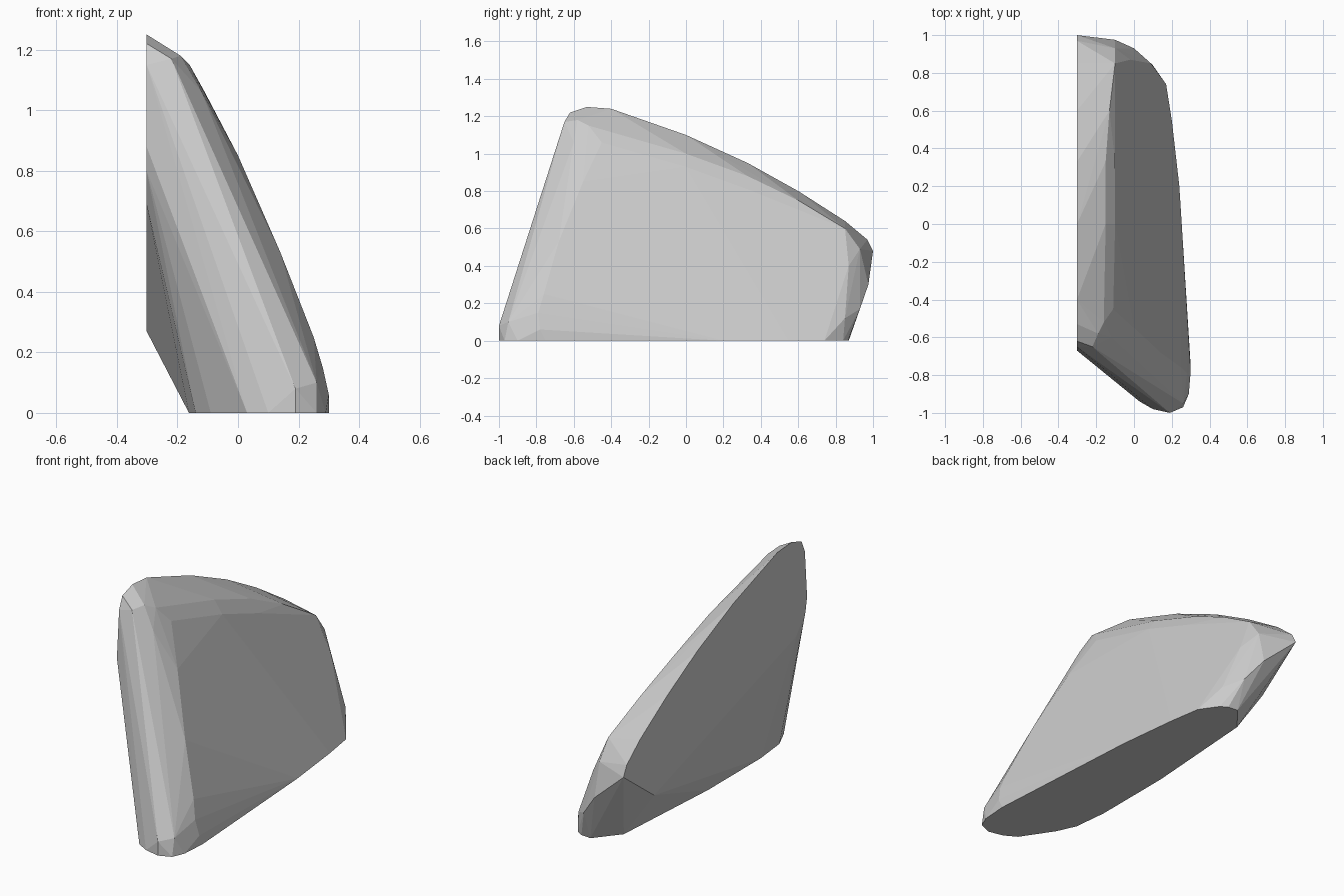
import bpy, bmesh, math

if "Cube" in bpy.data.objects:
    bpy.data.objects.remove(bpy.data.objects["Cube"])

# Flat side cut at x = -0.30, outline as (y, z)
side_cut = [(-.53, 1.25), (-.62, 1.22), (-.65, 1.15), (-.67, .88), (-.655, .8),
            (-.57, .69), (0, .49), (.72, .27), (1, .48), (.97, .54),
            (.85, .64), (.6, .8), (.33, .95), (0, 1.1), (-.4, 1.24)]

# Flat base cut at z = 0, outline as (x, y)
base_cut = [(-.09, -.76), (-.14, -.65), (-.162, -.45), (-.162, .03),
            (-.115, .73), (0, .87), (.06, .865), (.1, .84), (.17, .74),
            (.2, .55), (.24, .2), (.3, -.75), (.29, -.9), (.26, -.97),
            (.19, -1), (.1, -.98), (.03, -.94)]

# Rounded rim between the cuts, as (x, y, z)
top_rim = [(-.22, -.65, 1.17), (-.19, -.58, 1.18), (-.16, -.52, 1.15),
           (-.12, -.6, 1.06), (-.11, -.45, 1.06), (-.15, 0, 1.0),
           (-.1, 0, .93), (-.15, .33, .88), (-.1, .33, .81),
           (-.13, .6, .75), (-.1, .85, .6)]
back_rim = [(-.1, .975, .3), (-.1, .93, .49), (-.02, .87, .4),
            (0, .93, .17), (.09, .85, .12)]
front_rim = [(.19, -1, .08), (.26, -.95, .1), (.3, -.78, .06),
             (.28, -.79, .15), (.25, -.76, .25), (.14, -.68, .53),
             (0, -.55, .85)]

points = [(-.302, y, z) for y, z in side_cut]
points += [(x, y, 0) for x, y in base_cut]
points += top_rim + back_rim + front_rim

# Wrap the outlines in one convex skin
bm = bmesh.new()
for p in points:
    bm.verts.new(p)
hull = bmesh.ops.convex_hull(bm, input=bm.verts[:])
loose = {g for g in hull["geom_interior"] + hull["geom_unused"]
         if isinstance(g, bmesh.types.BMVert)}
bmesh.ops.delete(bm, geom=list(loose), context='VERTS')
bmesh.ops.dissolve_limit(bm, angle_limit=math.radians(1),
                         verts=bm.verts[:], edges=bm.edges[:])
bmesh.ops.recalc_face_normals(bm, faces=bm.faces[:])

mesh = bpy.data.meshes.new("leaning_slab")
bm.to_mesh(mesh)
bm.free()
slab = bpy.data.objects.new("leaning_slab", mesh)
bpy.context.collection.objects.link(slab)
